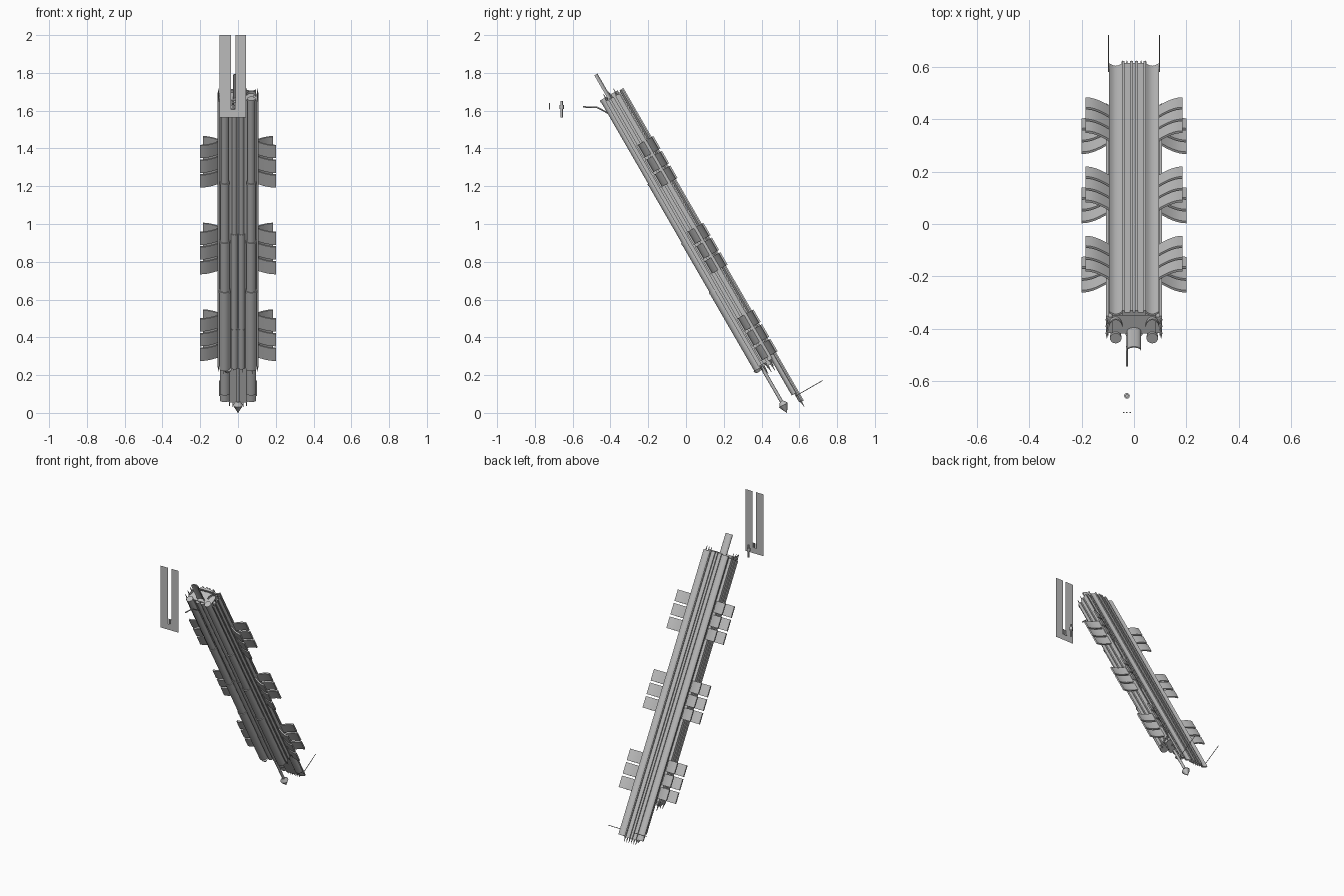
import bpy, bmesh
from math import radians, sin, cos, pi
from mathutils import Matrix, Vector

if "Cube" in bpy.data.objects:
    bpy.data.objects.remove(bpy.data.objects["Cube"])

grey = bpy.data.materials.new("plain_grey")
grey.use_nodes = True
grey.diffuse_color = (0.5, 0.5, 0.5, 1)
grey.node_tree.nodes["Principled BSDF"].inputs["Base Color"].default_value = (0.5, 0.5, 0.5, 1)

# Bundle frame: local x across, y towards the back, z along the leaning axis
LEAN = Matrix.Rotation(radians(30), 4, "X")
UPRIGHT = Matrix.Identity(4)


def finish(name, bm, frame=LEAN, smooth=False):
    bmesh.ops.recalc_face_normals(bm, faces=bm.faces)
    mesh = bpy.data.meshes.new(name)
    bm.to_mesh(mesh)
    bm.free()
    mesh.materials.append(grey)
    obj = bpy.data.objects.new(name, mesh)
    obj.matrix_world = frame
    bpy.context.collection.objects.link(obj)
    if smooth:
        bpy.ops.object.select_all(action="DESELECT")
        obj.select_set(True)
        bpy.context.view_layer.objects.active = obj
        bpy.ops.object.shade_smooth_by_angle(angle=radians(40))


def add_box(bm, x, y, z):
    size = Vector((x[1] - x[0], y[1] - y[0], z[1] - z[0]))
    mid = Vector((x[0] + x[1], y[0] + y[1], z[0] + z[1])) / 2
    bmesh.ops.create_cube(bm, size=1, matrix=Matrix.Translation(mid) @ Matrix.Diagonal(size).to_4x4())


def add_rod(bm, a, b, r1, r2=None, sides=12):
    a, b = Vector(a), Vector(b)
    turn = (b - a).to_track_quat("Z", "Y").to_matrix().to_4x4()
    bmesh.ops.create_cone(bm, cap_ends=True, segments=sides, radius1=r1,
                          radius2=r1 if r2 is None else r2, depth=(b - a).length,
                          matrix=Matrix.Translation((a + b) / 2) @ turn)


def add_strip(bm, outline, thick, z0, z1):
    # Curved sheet swept along the bundle axis
    ring = [(x, y) for x, y in outline] + [(x, y - thick) for x, y in reversed(outline)]
    face = bm.faces.new([bm.verts.new((x, y, z0)) for x, y in ring])
    moved = bmesh.ops.extrude_face_region(bm, geom=[face])["geom"]
    bmesh.ops.translate(bm, vec=(0, 0, z1 - z0),
                        verts=[v for v in moved if isinstance(v, bmesh.types.BMVert)])


# Inner core and side walls
bm = bmesh.new()
add_box(bm, (-0.085, 0.085), (0.465, 0.545), (0.01, 1.645))
finish("inner_core", bm)
for side, label in ((-1, "right"), (1, "left")):
    bm = bmesh.new()
    for y0, y1 in ((0.455, 0.475), (0.485, 0.505), (0.515, 0.54)):
        add_box(bm, sorted((side * 0.098, side * 0.108)), (y0, y1), (0.02, 1.64))
        add_rod(bm, (side * 0.104, y0 + 0.01, 1.64), (side * 0.104, y0 + 0.01, 1.68), 0.005, 0.001, 6)
        add_rod(bm, (side * 0.104, y0 + 0.01, 0.02), (side * 0.104, y0 + 0.01, -0.015), 0.005, 0.001, 6)
    add_box(bm, sorted((side * 0.084, side * 0.1)), (0.465, 0.535), (0.02, 1.64))
    finish(label + "_side_wall", bm)

# Back cover: central boards with raised seams, and a shallow gutter each side
bm = bmesh.new()
add_box(bm, (-0.045, 0.045), (0.55, 0.565), (-0.255, 1.655))
for x0, x1 in ((-0.045, -0.037), (-0.016, -0.004), (0.004, 0.016), (0.037, 0.045)):
    add_box(bm, (x0, x1), (0.56, 0.573), (-0.255, 1.655))
finish("back_cover", bm)
for side, label in ((-1, "right"), (1, "left")):
    bm = bmesh.new()
    arc = [(side * (0.044 + 0.052 * k / 8), 0.567 - 0.012 * sin(pi * k / 8)) for k in range(9)]
    add_strip(bm, arc, 0.008, -0.25, 1.65)
    finish(label + "_back_gutter", bm, smooth=True)
    bm = bmesh.new()
    arc = [(side * 0.07 + 0.026 * cos(pi * k / 10), 0.5 + 0.04 * sin(pi * k / 10)) for k in range(11)]
    add_strip(bm, arc, 0.006, 0.0, 1.66)
    finish(label + "_inner_gutter", bm, smooth=True)
    # Lower lip below the body
    bm = bmesh.new()
    arc = [(side * 0.07 + 0.026 * cos(pi * k / 10), 0.556 - 0.02 * sin(pi * k / 10)) for k in range(11)]
    add_strip(bm, arc, 0.005, -0.2, 0.05)
    finish(label + "_lower_lip", bm, smooth=True)

# Stepped tubes on the front, each step ending in a rim
STEPS = ((0.01, 0.49, 0.029), (0.49, 0.79, 0.026), (0.79, 1.15, 0.023), (1.15, 1.66, 0.02))
for side, label in ((-1, "right"), (1, "left")):
    bm = bmesh.new()
    for low, high, r in STEPS:
        add_rod(bm, (side * 0.07, 0.453, low), (side * 0.07, 0.453, high), r, sides=20)
        add_rod(bm, (side * 0.07, 0.453, high - 0.012), (side * 0.07, 0.453, high), r + 0.002, sides=20)
    finish(label + "_front_tube", bm, smooth=True)
    bm = bmesh.new()
    for low, high, r in ((0.01, 0.25, 0.019), (0.25, 0.83, 0.017), (0.83, 1.64, 0.014)):
        add_rod(bm, (side * 0.019, 0.462, low), (side * 0.019, 0.462, high), r, sides=16)
    finish(label + "_middle_tube", bm, smooth=True)
bm = bmesh.new()
add_rod(bm, (-0.055, 0.44, 0.012), (-0.055, 0.44, -0.005), 0.022, 0.012, 16)
finish("tube_end_knob", bm, smooth=True)

# Fins: three groups of three strips, an upper and a lower layer each side
for side, label in ((-1, "right"), (1, "left")):
    for layer, reach, y0, rise in (("upper", 0.092, 0.545, 0.038), ("lower", 0.107, 0.535, -0.045)):
        bm = bmesh.new()
        for group in range(3):
            for row in range(3):
                z0 = 0.04 + 0.53 * group + 0.09 * row
                arc = [(side * (0.093 + reach * k / 8), y0 + rise * sin(pi / 2 * k / 8)) for k in range(9)]
                add_strip(bm, arc, 0.01, z0, z0 + 0.076)
        finish(label + "_" + layer + "_fins", bm, smooth=True)

# Hanging rod with pointed tip
bm = bmesh.new()
add_rod(bm, (0, 0.468, 0.02), (0, 0.468, -0.2), 0.009)
add_rod(bm, (0, 0.468, -0.2), (0, 0.468, -0.222), 0.01, 0.026, 16)
add_rod(bm, (0, 0.466, -0.222), (0, 0.463, -0.267), 0.026, 0.001, 16)
finish("hanging_tip", bm, smooth=True)

# Bristles under the core and under the back cover
bm = bmesh.new()
for k in range(7):
    x = -0.075 + 0.025 * k
    add_rod(bm, (x, 0.48 + 0.02 * (k % 3), 0.02), (x, 0.48 + 0.02 * (k % 3), -0.04), 0.007, 0.001, 6)
for k in range(6):
    x = -0.045 + 0.018 * k
    add_rod(bm, (x, 0.558, -0.25), (x, 0.558, -0.285), 0.005, 0.001, 6)
finish("bristles", bm)

# Thin pins at the bottom of the back cover
bm = bmesh.new()
for side in (-1, 1):
    add_rod(bm, (side * 0.098, 0.55, -0.213), (side * 0.098, 0.712, -0.213), 0.002, sides=6)
finish("bottom_pins", bm)

# Half-round tongue above the top end
bm = bmesh.new()
arc = [(0.026 * cos(pi * k / 10), 0.478 + 0.014 * sin(pi * k / 10)) for k in range(11)]
add_strip(bm, arc, 0.005, 1.5, 1.79)
finish("top_tongue", bm, smooth=True)

# Bent arm near the top
bm = bmesh.new()
path = [(-0.027, -0.38, 1.57), (-0.027, -0.47, 1.617), (-0.027, -0.545, 1.62)]
for a, b in zip(path, path[1:]):
    add_rod(bm, a, b, 0.004, sides=8)
finish("bent_arm", bm, UPRIGHT)

# Free-standing forked panel and its peg
bm = bmesh.new()
outline = [(-0.098, 1.565), (0.043, 1.565), (0.043, 2), (-0.013, 2),
           (-0.013, 1.605), (-0.037, 1.605), (-0.037, 2), (-0.098, 2)]
bm.faces.new([bm.verts.new((x, -0.724, z)) for x, z in outline])
finish("forked_panel", bm, UPRIGHT)
bm = bmesh.new()
add_rod(bm, (-0.027, -0.658, 1.565), (-0.027, -0.658, 1.61), 0.006)
add_rod(bm, (-0.027, -0.658, 1.61), (-0.027, -0.658, 1.63), 0.011)
add_rod(bm, (-0.027, -0.658, 1.63), (-0.027, -0.658, 1.652), 0.006)
finish("peg", bm, UPRIGHT, smooth=True)
bm = bmesh.new()
for x in (-0.04, -0.027, -0.014):
    add_box(bm, (x - 0.003, x + 0.003), (-0.724, -0.719), (1.605, 1.64))
finish("panel_clips", bm, UPRIGHT)
